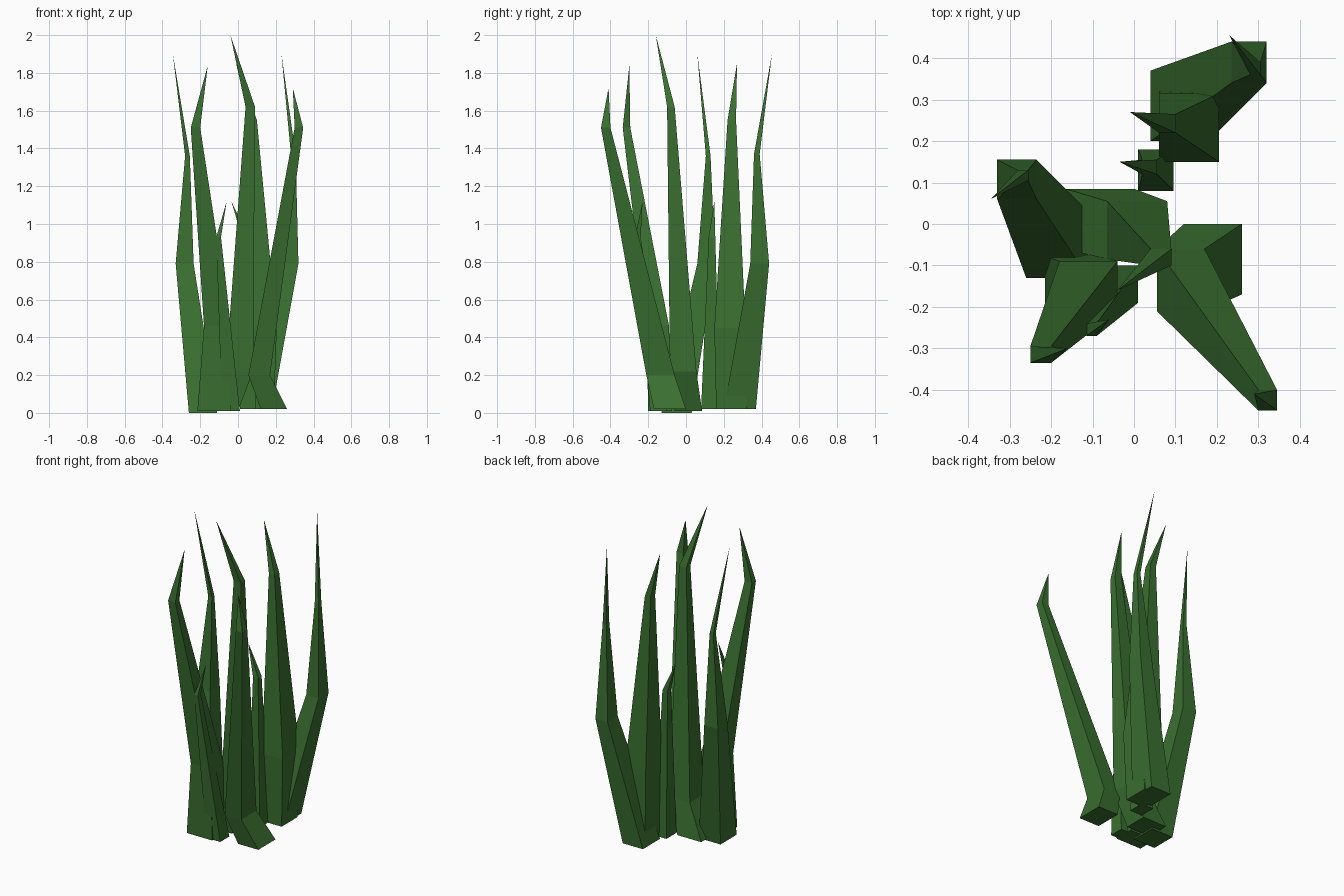
import bpy
import bmesh

cube = bpy.data.objects.get("Cube")
if cube:
    bpy.data.objects.remove(cube, do_unlink=True)

green = bpy.data.materials.new("leaf_green")
green.use_nodes = True
colour = (0.042, 0.16, 0.03, 1)
green.diffuse_color = colour
shader = next(n for n in green.node_tree.nodes if n.type == 'BSDF_PRINCIPLED')
shader.inputs["Base Color"].default_value = colour
shader.inputs["Roughness"].default_value = 0.9


def blade(name, tip, *sections):
    """Loft rectangular sections (x0, x1, y0, y1, z) upward into a point."""
    bm = bmesh.new()
    rings = []
    for x0, x1, y0, y1, z in sections:
        corners = ((x0, y0), (x1, y0), (x1, y1), (x0, y1))
        rings.append([bm.verts.new((x, y, z)) for x, y in corners])
    bm.faces.new(rings[0][::-1])
    for low, high in zip(rings, rings[1:]):
        for i in range(4):
            j = (i + 1) % 4
            bm.faces.new((low[i], low[j], high[j], high[i]))
    top = bm.verts.new(tip)
    for i in range(4):
        bm.faces.new((rings[-1][i], rings[-1][(i + 1) % 4], top))
    bmesh.ops.recalc_face_normals(bm, faces=bm.faces)
    mesh = bpy.data.meshes.new(name)
    bm.to_mesh(mesh)
    bm.free()
    mesh.materials.append(green)
    obj = bpy.data.objects.new(name, mesh)
    bpy.context.collection.objects.link(obj)


# Tall blades with a low bend
blade("centre_blade", (-.04, -.16, 2),
      (-.165, 0, -.06, .085, .01), (-.065, .08, -.085, .055, .22),
      (.04, .09, -.1, -.06, 1.62))
blade("front_left_blade", (.29, -.41, 1.72),
      (.12, .26, -.17, 0, .02), (.055, .17, -.21, -.06, .2),
      (.3, .345, -.45, -.4, 1.51))
blade("front_right_blade", (-.16, -.3, 1.84),
      (-.215, -.04, -.2, -.075, .01), (-.18, -.04, -.21, -.09, .46),
      (-.25, -.2, -.335, -.295, 1.51))
blade("back_blade", (-.01, .27, 1.85),
      (.06, .19, .16, .32, .02), (.06, .205, .15, .315, .45),
      (.06, .1, .22, .265, 1.55))

# Outward-leaning blades with long tips
blade("back_left_blade", (.23, .455, 1.9),
      (.04, .18, .2, .37, .02), (.235, .32, .34, .44, .79),
      (.28, .305, .36, .39, 1.37))
blade("right_blade", (-.345, .06, 1.9),
      (-.26, -.11, -.13, .03, 0), (-.33, -.235, .06, .155, .79),
      (-.28, -.255, .105, .13, 1.36))

# Short blades
blade("short_back_blade", (-.035, .15, 1.12),
      (.01, .095, .08, .18, .02), (.02, .055, .12, .155, .93))
blade("short_front_blade", (-.06, -.23, 1.12),
      (-.085, .01, -.19, -.1, .01), (-.115, -.09, -.27, -.24, .93))
